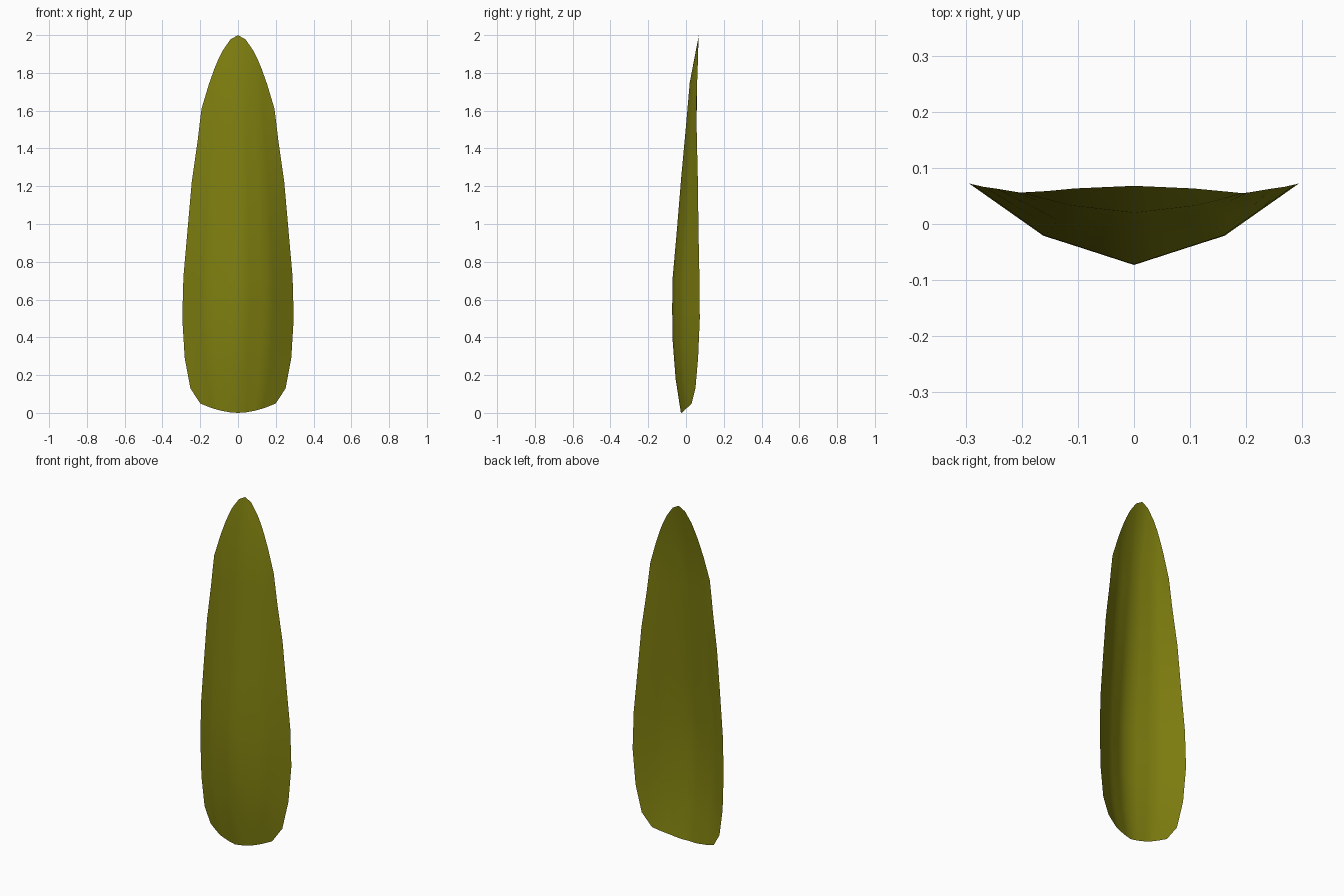
import bpy, bmesh

if "Cube" in bpy.data.objects:
    bpy.data.objects.remove(bpy.data.objects["Cube"])

# Lengthwise ribs: centre z, centre y, edge x, edge z, edge y
ROWS = [
    (0.00, -0.027, 0.200, 0.05, 0.030),
    (0.18, -0.055, 0.252, 0.13, 0.050),
    (0.40, -0.072, 0.282, 0.29, 0.064),
    (0.55, -0.073, 0.295, 0.50, 0.073),
    (0.70, -0.072, 0.289, 0.72, 0.071),
    (0.97, -0.048, 0.267, 0.97, 0.066),
    (1.25, -0.025, 0.245, 1.22, 0.063),
    (1.52, 0.000, 0.215, 1.43, 0.058),
    (1.75, 0.020, 0.203, 1.53, 0.056),
    (2.00, 0.068, 0.193, 1.61, 0.055),
]
HALF = [0.21, 0.42, 0.55, 0.65, 0.80, 1.0]
COLS = [-t for t in reversed(HALF)] + [0.0] + HALF


def cup(t):
    """Shallow keel near the middle, steeper toward the rim."""
    return t * 0.36 / 0.55 if t < 0.55 else 0.36 + (t - 0.55) * 0.64 / 0.45


# Cupped petal sheet
bm = bmesh.new()
grid = []
for cz, cy, ex, ez, ey in ROWS:
    row = []
    for s in COLS:
        t = abs(s)
        row.append(bm.verts.new((s * ex,
                                 cy + (ey - cy) * cup(t),
                                 cz + (ez - cz) * t ** 1.8)))
    grid.append(row)
for a, b in zip(grid, grid[1:]):
    for i in range(len(COLS) - 1):
        bm.faces.new((a[i], a[i + 1], b[i + 1], b[i])).smooth = True

mesh = bpy.data.meshes.new("petal")
bm.to_mesh(mesh)
bm.free()
petal = bpy.data.objects.new("petal", mesh)
bpy.context.collection.objects.link(petal)

# Olive colour
olive = bpy.data.materials.new("olive")
olive.diffuse_color = (0.21, 0.21, 0.005, 1)
olive.use_nodes = True
olive.node_tree.nodes["Principled BSDF"].inputs["Base Color"].default_value = olive.diffuse_color
mesh.materials.append(olive)
